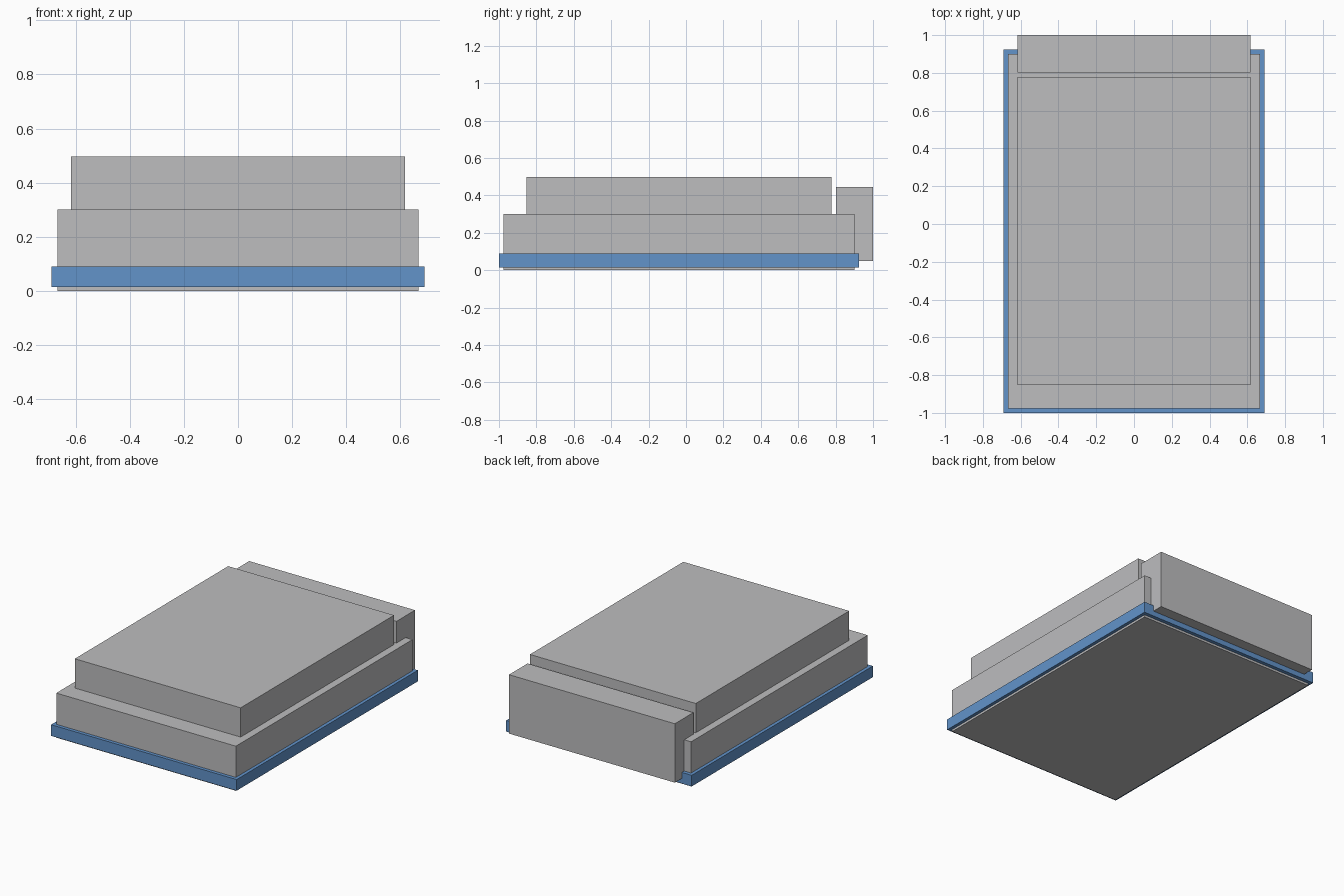
import bpy
from mathutils import Vector

cube = bpy.data.objects.get("Cube")
if cube:
    bpy.data.objects.remove(cube, do_unlink=True)


def make_material(name, rgb):
    mat = bpy.data.materials.new(name)
    mat.use_nodes = True
    color = (*rgb, 1.0)
    mat.diffuse_color = color
    mat.node_tree.nodes["Principled BSDF"].inputs["Base Color"].default_value = color
    return mat


def add_box(name, low, high, mat):
    """Box spanning two opposite corners."""
    low, high = Vector(low), Vector(high)
    bpy.ops.mesh.primitive_cube_add(size=1, location=(low + high) / 2)
    box = bpy.context.object
    box.name = name
    box.scale = high - low
    bpy.ops.object.transform_apply(location=False, rotation=False, scale=True)
    box.data.materials.append(mat)
    return box


grey = make_material("light grey", (0.51, 0.51, 0.52))
blue = make_material("mid blue", (0.122, 0.292, 0.591))

# Main body, standing on the ground
add_box("lower_body", (-0.668, -0.977, 0), (0.668, 0.9, 0.3), grey)
# Coloured band around the foot of the body
add_box("base_band", (-0.69, -1, 0.015), (0.69, 0.925, 0.09), blue)
# Raised block on top
add_box("upper_block", (-0.617, -0.853, 0.3), (0.617, 0.777, 0.497), grey)
# Block set into the back edge
add_box("rear_block", (-0.617, 0.803, 0.05), (0.617, 1, 0.446), grey)
